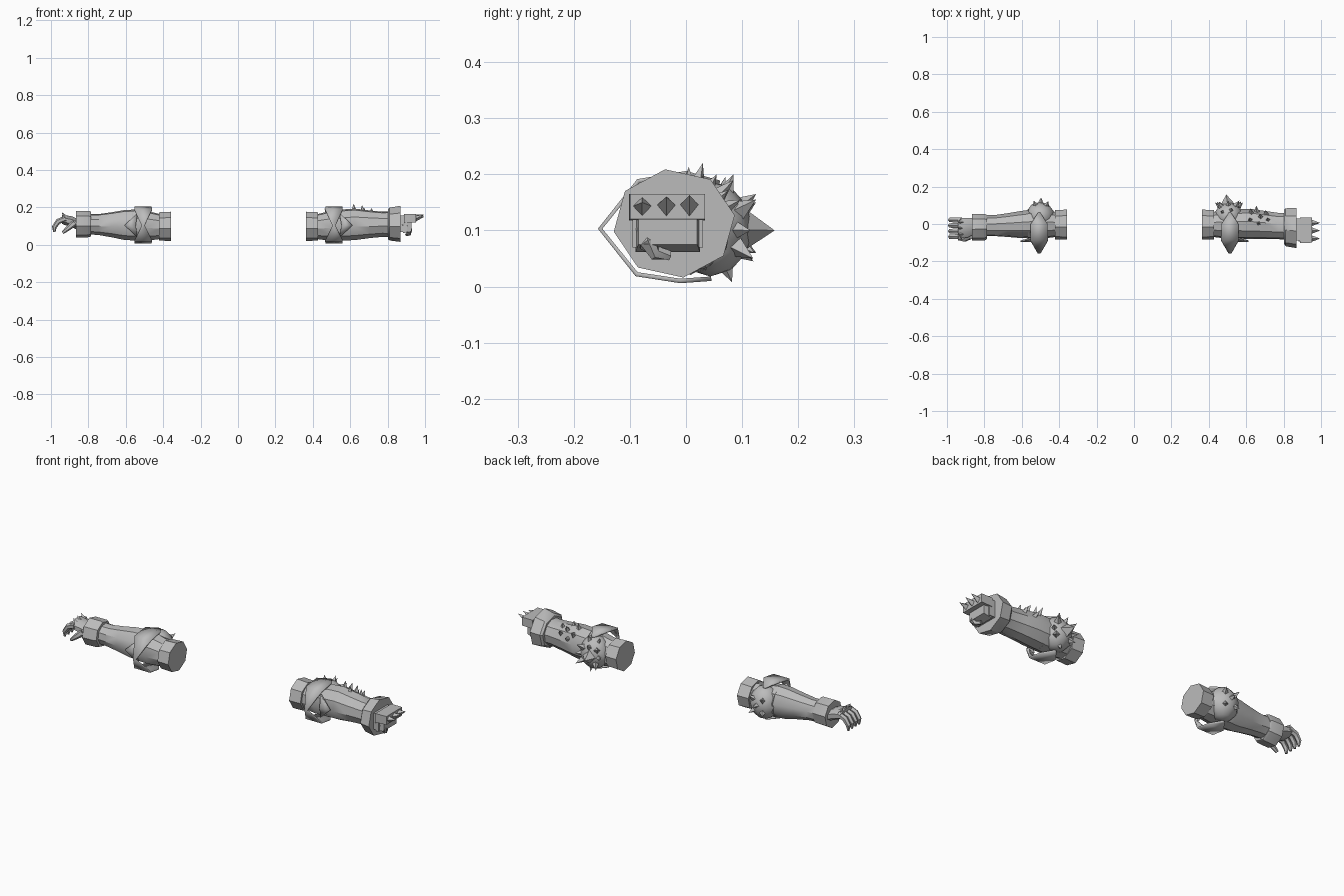
import bpy, bmesh, math
from mathutils import Vector, Matrix

grey = bpy.data.materials.new("armour grey")
grey.diffuse_color = (0.5, 0.5, 0.5, 1)


def finish(name, bm, angle=35):
    bmesh.ops.recalc_face_normals(bm, faces=bm.faces)
    me = bpy.data.meshes.new(name)
    bm.to_mesh(me)
    bm.free()
    me.materials.append(grey)
    ob = bpy.data.objects.new(name, me)
    bpy.context.collection.objects.link(ob)
    bpy.ops.object.select_all(action='DESELECT')
    ob.select_set(True)
    bpy.context.view_layer.objects.active = ob
    bpy.ops.object.shade_smooth_by_angle(angle=math.radians(angle))
    return ob


def skin(bm, rings):
    n = len(rings[0])
    vs = [[bm.verts.new(p) for p in r] for r in rings]
    for a, b in zip(vs, vs[1:]):
        for i in range(n):
            j = (i + 1) % n
            bm.faces.new((a[i], a[j], b[j], b[i]))
    bm.faces.new(vs[0])
    bm.faces.new(vs[-1])


def limb(name, s, stations, n=8, turn=0.15, angle=35):
    """Loft along x; stations are (x, ymin, ymax, zmin, zmax)."""
    rings = []
    for x, y0, y1, z0, z1 in stations:
        ring = []
        for i in range(n):
            a = turn + 2 * math.pi * i / n
            ring.append((s * x, (y0 + y1) / 2 + (y1 - y0) / 2 * math.cos(a),
                         (z0 + z1) / 2 + (z1 - z0) / 2 * math.sin(a)))
        rings.append(ring)
    bm = bmesh.new()
    skin(bm, rings)
    return finish(name, bm, angle)


def digit(name, s, pts, n=6, flat=1.0):
    """Tapering tube through (x, y, z, radius) points."""
    bm = bmesh.new()
    rings = []
    for k, p in enumerate(pts):
        a, b = pts[max(k - 1, 0)], pts[min(k + 1, len(pts) - 1)]
        t = (Vector(b[:3]) - Vector(a[:3])).normalized()
        u = t.cross(Vector((0, 1, 0))).normalized()
        v = t.cross(u)
        ring = []
        for i in range(n):
            w = 2 * math.pi * i / n
            q = Vector(p[:3]) + p[3] * (u * math.cos(w) * flat + v * math.sin(w))
            ring.append((s * q.x, q.y, q.z))
        rings.append(ring)
    skin(bm, rings)
    return finish(name, bm)


def spikes(name, s, items):
    """Four-sided spikes; items are (base, tip, radius)."""
    bm = bmesh.new()
    for base, tip, r in items:
        base, tip = Vector(base), Vector(tip)
        base.x *= s
        tip.x *= s
        d = tip - base
        m = Matrix.Translation((base + tip) / 2) @ d.to_track_quat('Z', 'Y').to_matrix().to_4x4()
        bmesh.ops.create_cone(bm, segments=4, radius1=r, radius2=0, depth=d.length,
                              cap_ends=True, matrix=m)
    return finish(name, bm, 20)


def plate(name, s, rows, thick=0.008):
    """Bent plate; rows are (x_left, x_right, y, z)."""
    bm = bmesh.new()
    vs = [(bm.verts.new((s * a, y, z)), bm.verts.new((s * b, y, z))) for a, b, y, z in rows]
    for p, q in zip(vs, vs[1:]):
        bm.faces.new((p[0], p[1], q[1], q[0]))
    ob = finish(name, bm, 25)
    mod = ob.modifiers.new("thickness", 'SOLIDIFY')
    mod.thickness = thick
    mod.offset = 0
    return ob


# Parts shared by both arms
for s, side in ((1, "right"), (-1, "left")):
    limb(side + "_upper_sleeve", s, [(0.36, -0.085, 0.078, 0.02, 0.178),
                                     (0.425, -0.083, 0.075, 0.022, 0.175)])
    limb(side + "_elbow_joint", s, [(0.42, -0.07, 0.065, 0.03, 0.165),
                                    (0.50, -0.08, 0.08, 0.02, 0.185),
                                    (0.57, -0.08, 0.08, 0.022, 0.188)], 10)
    # domed elbow pad
    bm = bmesh.new()
    bmesh.ops.create_uvsphere(bm, u_segments=10, v_segments=6, radius=1)
    for v in bm.verts:
        v.co = (s * (0.505 + 0.078 * v.co.x), 0.043 + 0.075 * v.co.y, 0.103 + 0.085 * v.co.z)
    finish(side + "_elbow_pad", bm)
    # strap standing off the inner elbow, narrowing to a point
    c = 0.51
    rows = [(c - w, c + w, y, z) for w, y, z in (
        (0.006, 0.06, 0.185), (0.045, 0.0, 0.202), (0.047, -0.085, 0.188), (0.008, -0.153, 0.103),
        (0.047, -0.088, 0.022), (0.045, -0.01, 0.01), (0.006, 0.045, 0.014))]
    plate(side + "_elbow_strap", s, rows)
    # pointed guards on the inner forearm
    plate(side + "_inner_guard", s, [(0.54, 0.545, -0.075, 0.165), (0.55, 0.61, -0.092, 0.105),
                                     (0.54, 0.545, -0.075, 0.045)])

# Right arm: forearm, wide cuff, spikes
limb("right_forearm", 1, [(0.55, -0.08, 0.08, 0.022, 0.19), (0.62, -0.082, 0.082, 0.024, 0.195),
                          (0.70, -0.082, 0.07, 0.035, 0.185), (0.77, -0.082, 0.06, 0.042, 0.178),
                          (0.81, -0.085, 0.06, 0.04, 0.18)], 10)
limb("right_cuff", 1, [(0.798, -0.105, 0.075, 0.03, 0.19), (0.808, -0.12, 0.085, 0.022, 0.2),
                       (0.865, -0.13, 0.088, 0.015, 0.21)])
pad = Vector((0.505, 0.043, 0.103))
tips = ((0.49, 0.158, 0.10, 0.036), (0.44, 0.118, 0.155, 0.02), (0.56, 0.125, 0.155, 0.022),
        (0.50, 0.125, 0.165, 0.022), (0.57, 0.12, 0.05, 0.022), (0.45, 0.12, 0.045, 0.02),
        (0.51, 0.082, 0.008, 0.022), (0.52, 0.085, 0.2, 0.022), (0.46, 0.07, 0.195, 0.018),
        (0.58, 0.115, 0.10, 0.02), (0.43, 0.115, 0.10, 0.018))
spikes("right_elbow_spikes", 1, [(pad.lerp(Vector(t[:3]), 0.55), t[:3], t[3]) for t in tips])
arm_spikes = []
for x, y, z in ((0.615, 0.03, 0.22), (0.66, 0.005, 0.213), (0.67, 0.055, 0.2), (0.71, 0.03, 0.197),
                (0.62, 0.085, 0.19), (0.70, 0.075, 0.172), (0.65, 0.098, 0.155)):
    tip = Vector((x, y, z))
    arm_spikes.append((tip.lerp(Vector((x + 0.01, 0, 0.105)), 0.38), tip, 0.017))
spikes("right_forearm_spikes", 1, arm_spikes)

# Right fist with knuckle spikes
for name, rows in (("right_hand", ((0.85, -0.085, 0.03, 0.07, 0.155), (0.90, -0.095, 0.03, 0.07, 0.16))),
                   ("right_palm", ((0.88, -0.09, 0.025, 0.062, 0.12), (0.925, -0.085, 0.02, 0.075, 0.12))),
                   ("right_knuckle_plate", ((0.885, -0.102, 0.034, 0.118, 0.165),
                                            (0.95, -0.1, 0.034, 0.12, 0.165)))):
    bm = bmesh.new()
    skin(bm, [[(x, a, c), (x, b, c), (x, b, d), (x, a, d)] for x, a, b, c, d in rows])
    finish(name, bm)
spikes("right_knuckle_spikes", 1, [((0.94, y, 0.142), (0.992, y, z), 0.02)
                                   for y, z in ((-0.078, 0.15), (-0.035, 0.16), (0.006, 0.163))])
digit("right_thumb", 1, [(0.88, -0.08, 0.115, 0.016), (0.915, -0.068, 0.075, 0.016),
                         (0.91, -0.055, 0.06, 0.013), (0.90, -0.03, 0.056, 0.01)])

# Left arm: slim forearm, narrow cuff
limb("left_forearm", -1, [(0.55, -0.078, 0.078, 0.022, 0.19), (0.61, -0.076, 0.07, 0.025, 0.187),
                          (0.68, -0.07, 0.058, 0.04, 0.175), (0.75, -0.065, 0.048, 0.052, 0.165),
                          (0.80, -0.065, 0.048, 0.055, 0.165)], 10)
limb("left_cuff", -1, [(0.79, -0.082, 0.05, 0.045, 0.178), (0.80, -0.088, 0.055, 0.04, 0.183),
                       (0.868, -0.09, 0.055, 0.038, 0.183)])
spikes("left_elbow_studs", -1, [(pad.lerp(Vector(t), 0.6), t, 0.02) for t in (
    (0.50, 0.142, 0.11), (0.54, 0.125, 0.15), (0.46, 0.122, 0.15),
    (0.54, 0.125, 0.06), (0.46, 0.122, 0.06))])

# Left hand with curled fingers and knuckle studs
limb("left_hand", -1, [(0.85, -0.055, 0.035, 0.075, 0.135), (0.89, -0.075, 0.036, 0.09, 0.155),
                       (0.945, -0.082, 0.036, 0.11, 0.163)], 8, math.pi / 8)
for i in range(4):
    y = -0.068 + 0.03 * i
    digit("left_finger_%d" % (i + 1), -1, [(0.925, y, 0.14, 0.016), (0.965, y, 0.125, 0.015),
                                           (0.985, y, 0.095, 0.013), (0.985, y, 0.068, 0.006)])
digit("left_thumb", -1, [(0.88, -0.065, 0.115, 0.018), (0.91, -0.082, 0.09, 0.014),
                         (0.94, -0.08, 0.065, 0.008)])
spikes("left_knuckle_studs", -1, [((0.925, y, 0.146), (0.945, y, 0.174), 0.014)
                                  for y in (-0.055, -0.022, 0.011)])

# Narrow the outermost tips to the exact overall span
for ob in bpy.data.objects:
    ob.location.x = 0.003
